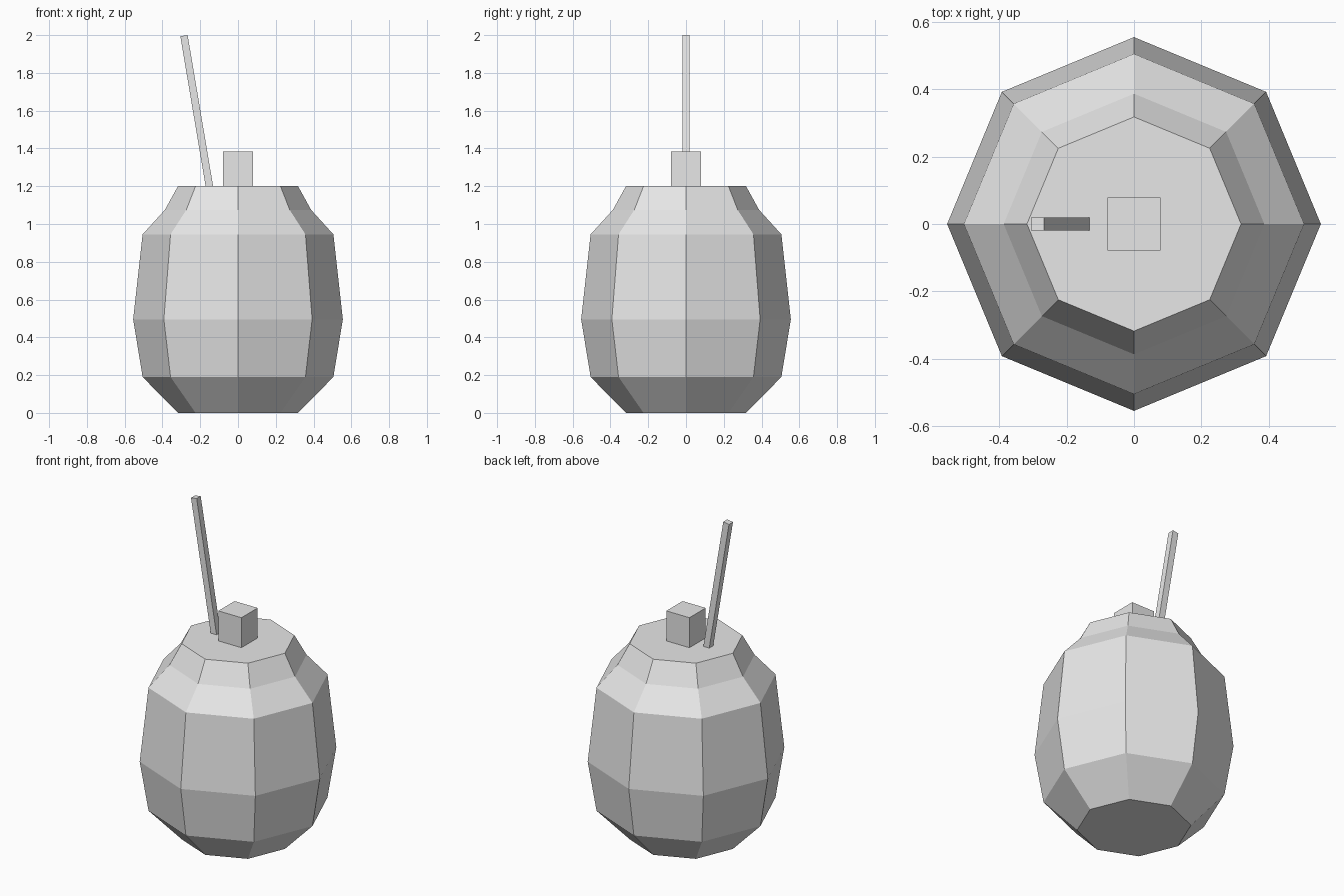
import bpy, bmesh
from math import cos, sin, pi
from mathutils import Vector

cube = bpy.data.objects.get("Cube")
if cube:
    bpy.data.objects.remove(cube, do_unlink=True)

GREY = (0.8, 0.8, 0.8, 1)
mat = bpy.data.materials.new("plain grey")
mat.use_nodes = True
mat.diffuse_color = GREY
mat.node_tree.nodes["Principled BSDF"].inputs["Base Color"].default_value = GREY


def finish(name, bm):
    bmesh.ops.recalc_face_normals(bm, faces=bm.faces)
    mesh = bpy.data.meshes.new(name)
    bm.to_mesh(mesh)
    bm.free()
    mesh.materials.append(mat)
    obj = bpy.data.objects.new(name, mesh)
    bpy.context.collection.objects.link(obj)
    return obj


def lathe(name, profile, sides):
    """Closed faceted body from (radius, height) rings."""
    bm = bmesh.new()
    rings = [[bm.verts.new((r * cos(2 * pi * i / sides), r * sin(2 * pi * i / sides), z))
              for i in range(sides)] for r, z in profile]
    for low, high in zip(rings, rings[1:]):
        for i in range(sides):
            j = (i + 1) % sides
            bm.faces.new((low[i], low[j], high[j], high[i]))
    bm.faces.new(rings[0])
    bm.faces.new(rings[-1])
    return finish(name, bm)


def bar(name, start, end, width):
    """Square bar running from start to end."""
    start, end = Vector(start), Vector(end)
    axis = end - start
    bm = bmesh.new()
    bmesh.ops.create_cube(bm, size=1)
    bmesh.ops.scale(bm, vec=(width, width, axis.length), verts=bm.verts)
    obj = finish(name, bm)
    obj.location = (start + end) / 2
    obj.rotation_euler.y = Vector((0, 0, 1)).rotation_difference(axis).to_euler().y
    return obj


# Eight-sided rounded body with a narrower shoulder
lathe("body", [(0.318, 0), (0.505, 0.19), (0.555, 0.495), (0.505, 0.945),
               (0.387, 1.075), (0.318, 1.2)], 8)

# Square knob on the flat top
bar("knob", (0, 0, 1.19), (0, 0, 1.384), 0.157)

# Thin leaning straw, its foot sunk into the top
bar("straw", (-0.1465, 0, 1.17), (-0.286, 0, 1.997), 0.039)
